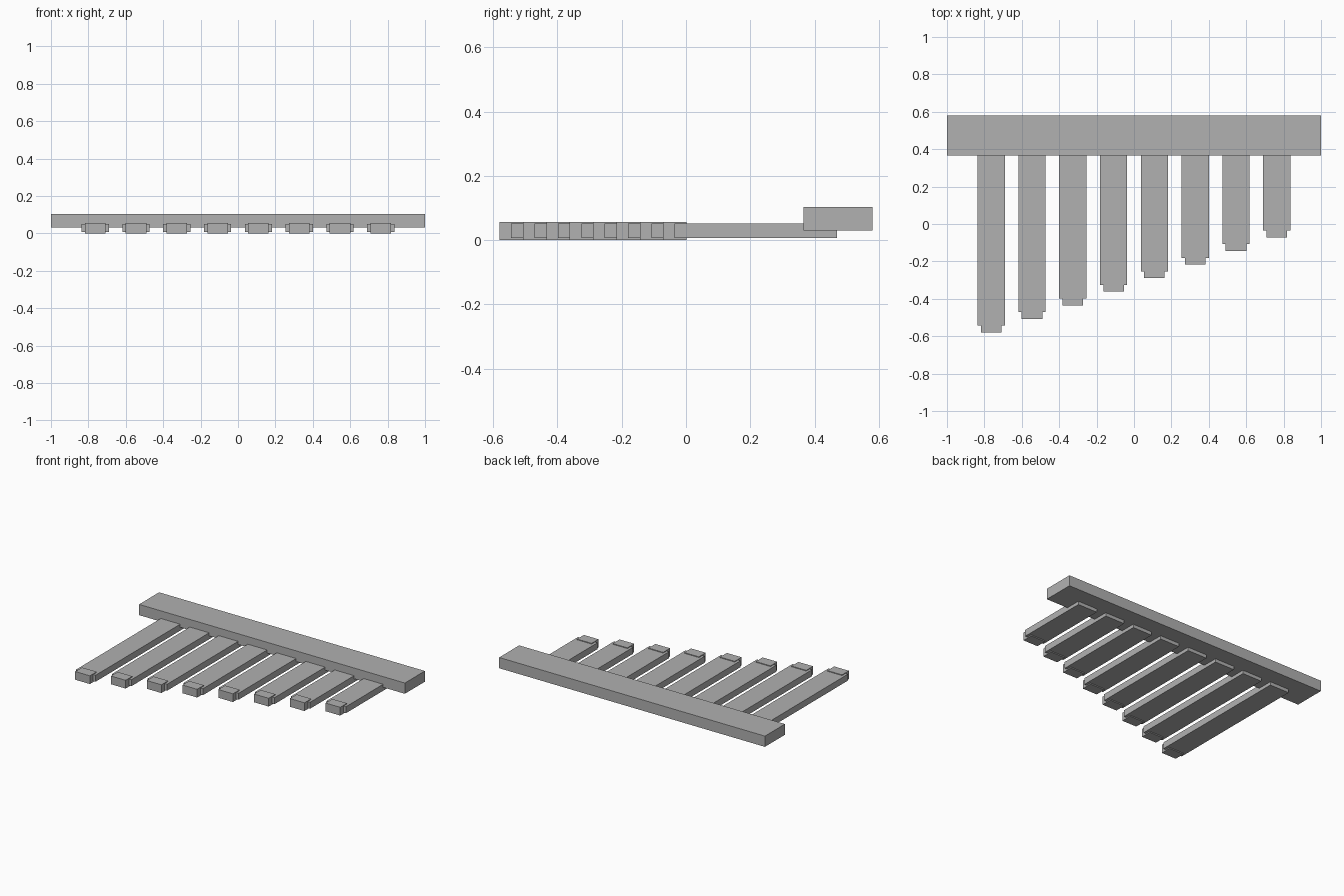
import bpy

if "Cube" in bpy.data.objects:
    bpy.data.objects.remove(bpy.data.objects["Cube"])

grey = bpy.data.materials.new("plain grey")
grey.diffuse_color = (0.44, 0.44, 0.44, 1)
grey.use_nodes = True
grey.node_tree.nodes["Principled BSDF"].inputs["Base Color"].default_value = grey.diffuse_color


def box(name, x, y, z):
    """Axis-aligned box from (min, max) ranges."""
    bpy.ops.mesh.primitive_cube_add(size=1)
    ob = bpy.context.object
    ob.name = name
    ranges = (x, y, z)
    for v in ob.data.vertices:
        v.co = [lo if c < 0 else hi for c, (lo, hi) in zip(v.co, ranges)]
    ob.data.materials.append(grey)
    return ob


# Cross bar lying over the back ends of the slats
box("back_bar", (-1, 1), (0.365, 0.58), (0.03, 0.103))

# Eight slats, getting shorter to the right, each with a narrower, thicker tip
COUNT = 8
for i in range(COUNT):
    x = (i - (COUNT - 1) / 2) * 0.2182
    front = -0.58 + i * 0.0727
    box(f"slat_{i + 1}", (x - 0.073, x + 0.073), (front + 0.036, 0.47), (0.007, 0.051))
    box(f"slat_tip_{i + 1}", (x - 0.055, x + 0.055), (front, front + 0.0727), (0.0, 0.056))
